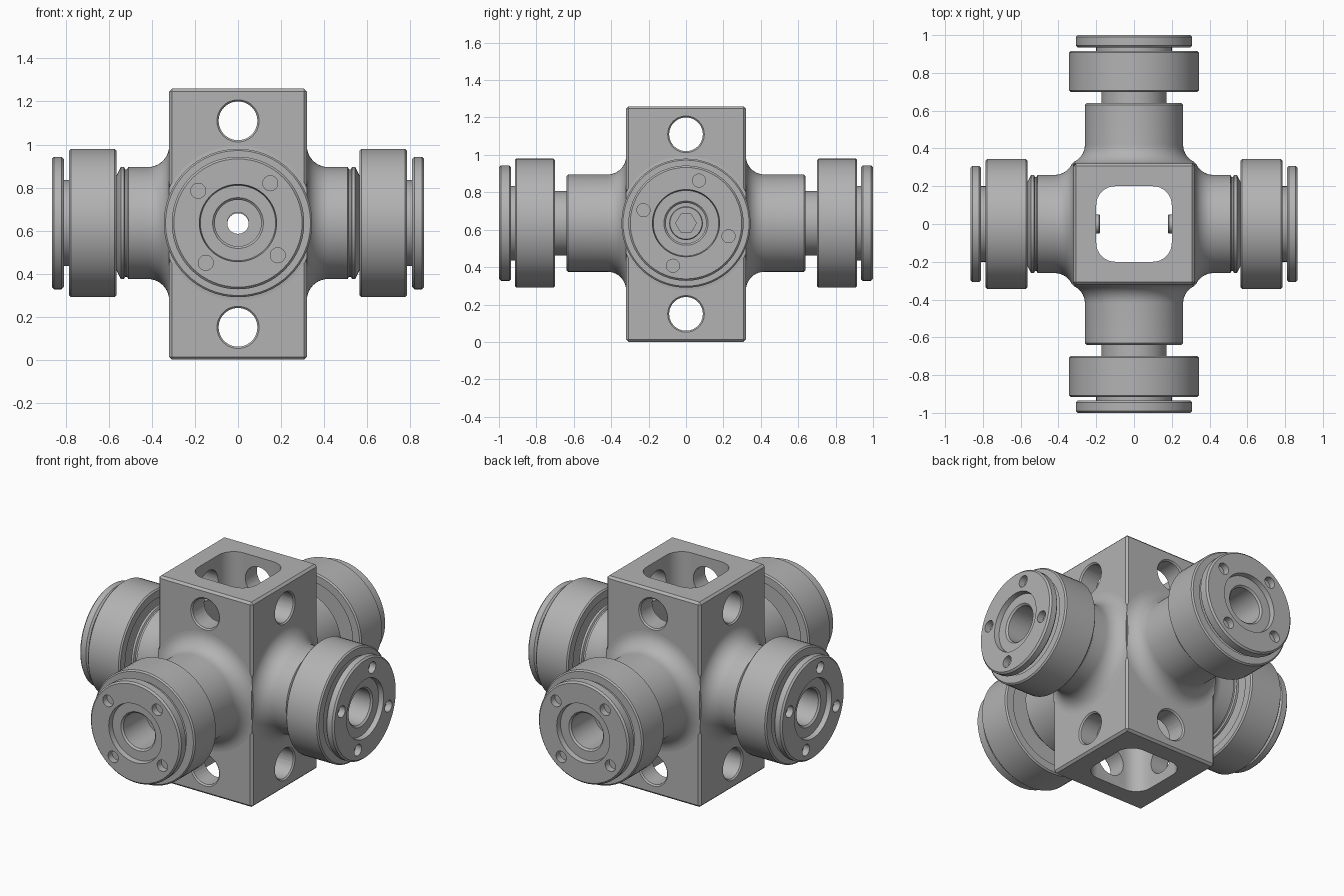
import bpy, bmesh, math
from mathutils import Matrix, Vector

if "Cube" in bpy.data.objects:
    bpy.data.objects.remove(bpy.data.objects["Cube"], do_unlink=True)

HALF, HEIGHT, MID = 0.32, 1.26, 0.635
BORE = 0.05

steel = bpy.data.materials.new("grey_steel")
steel.use_nodes = True
steel.diffuse_color = (0.45, 0.45, 0.45, 1)
steel.node_tree.nodes["Principled BSDF"].inputs["Base Color"].default_value = (0.45, 0.45, 0.45, 1)


def finish(bm, name):
    bmesh.ops.recalc_face_normals(bm, faces=bm.faces)
    mesh = bpy.data.meshes.new(name)
    bm.to_mesh(mesh)
    bm.free()
    mesh.materials.append(steel)
    obj = bpy.data.objects.new(name, mesh)
    bpy.context.collection.objects.link(obj)
    return obj


def lathe(name, profile, sides=64):
    """Revolve a closed (x, radius) outline around the x axis."""
    bm = bmesh.new()
    rings = []
    for i in range(sides):
        a = math.tau * i / sides
        rings.append([bm.verts.new((x, r * math.cos(a), r * math.sin(a))) for x, r in profile])
    n = len(profile)
    for i in range(sides):
        a, b = rings[i], rings[(i + 1) % sides]
        for j in range(n):
            k = (j + 1) % n
            bm.faces.new((a[j], a[k], b[k], b[j]))
    return finish(bm, name)


def rod(name, x0, x1, radius, sides=32, y=0, z=0):
    """Solid cylinder along x."""
    bm = bmesh.new()
    m = Matrix.Translation((0.5 * (x0 + x1), y, z)) @ Matrix.Rotation(math.pi / 2, 4, "Y")
    bmesh.ops.create_cone(bm, cap_ends=True, segments=sides, radius1=radius,
                          radius2=radius, depth=x1 - x0, matrix=m)
    return finish(bm, name)


def box(name, size, bevel=0, segments=1, upright_only=False):
    bm = bmesh.new()
    bmesh.ops.create_cube(bm, size=1, matrix=Matrix.Diagonal((*size, 1)))
    if bevel:
        edges = [e for e in bm.edges if not upright_only
                 or abs(e.verts[0].co.z - e.verts[1].co.z) > 0.1]
        bmesh.ops.bevel(bm, geom=edges, offset=bevel, segments=segments,
                        profile=0.5, affect="EDGES")
    return finish(bm, name)


def combine(obj, tool, operation="DIFFERENCE"):
    """Apply a boolean and discard the tool."""
    mod = obj.modifiers.new("cut", "BOOLEAN")
    mod.object, mod.operation, mod.solver = tool, operation, "EXACT"
    bpy.context.view_layer.update()
    mesh = bpy.data.meshes.new_from_object(obj.evaluated_get(bpy.context.evaluated_depsgraph_get()))
    obj.modifiers.clear()
    obj.data = mesh
    bpy.data.objects.remove(tool, do_unlink=True)


def smooth(obj):
    bpy.ops.object.select_all(action="DESELECT")
    obj.select_set(True)
    bpy.context.view_layer.objects.active = obj
    bpy.ops.object.shade_smooth_by_angle(angle=math.radians(30))


# Central block: square passage, cross holes with chamfered rims
block = box("central_block", (2 * HALF, 2 * HALF, HEIGHT), 0.013)
combine(block, box("passage_cutter", (0.4, 0.4, 2), 0.1, 8, True))
for turn in (0, math.pi / 2):
    for z in (0.48, -0.48):
        hole = rod("cross_cutter", -0.4, 0.4, 0.09, 48, z=z)
        hole.data.transform(Matrix.Rotation(turn, 4, "Z"))
        combine(block, hole)
        for side in (0, math.pi):
            bm = bmesh.new()
            m = (Matrix.Rotation(turn + side, 4, "Z") @ Matrix.Translation((HALF, 0, z))
                 @ Matrix.Rotation(math.pi / 2, 4, "Y"))
            bmesh.ops.create_cone(bm, cap_ends=True, segments=48, radius1=0.088,
                                  radius2=0.108, depth=0.02, matrix=m)
            combine(block, finish(bm, "rim_cutter"))
    axle = rod("axle_cutter", -0.4, 0.4, BORE, 48)
    axle.data.transform(Matrix.Rotation(turn, 4, "Z"))
    combine(block, axle)
block.location.z = HEIGHT / 2
smooth(block)

# Fillet where every arm leaves the block
flare = [(0.3, BORE), (0.3, 0.3)]
for i in range(11):
    a = math.pi / 2 * i / 10
    flare.append((0.42 - 0.1 * math.cos(a), 0.36 - 0.1 * math.sin(a)))

long_end = [(0.63, 0.26), (0.64, 0.25), (0.64, BORE)]
grooved_end = [(0.51, 0.26), (0.515, 0.25), (0.525, 0.25), (0.53, 0.26),
               (0.545, 0.26), (0.57, 0.21), (0.57, BORE)]


def build_arm(end, w0, w1, c0, c1, hole_angle):
    """Arm along +x: w is the roller span, c the end cap span."""
    stub = lathe("arm_stub", flare + end, 96)
    combine(stub, box("stub_clip", (2, 2 * HALF + 0.001, 2)), "INTERSECT")

    roller = lathe("roller", [
        (w0 + 0.015, 0.15), (w0 + 0.015, 0.285), (w0, 0.29), (w0, 0.337), (w0 + 0.008, 0.345),
        (w1 - 0.008, 0.345), (w1, 0.337), (w1, 0.29), (w1 - 0.015, 0.285), (w1 - 0.015, 0.15)])

    floor = w0 + 0.04
    spindle = lathe("spindle_and_cap", [
        (w0 - 0.1, BORE), (w0 - 0.1, 0.172), (w1 - 0.05, 0.172), (w1 - 0.05, 0.2),
        (c0, 0.2), (c0, 0.298), (c0 + 0.01, 0.308), (c1 - 0.01, 0.308), (c1, 0.298),
        (c1, 0.18), (c1 - 0.03, 0.175), (c1 - 0.03, 0.118), (c1 - 0.04, 0.108),
        (floor, 0.108), (floor, BORE)])
    for i in range(4):
        a = math.radians(hole_angle + 90 * i)
        combine(spindle, rod("cap_cutter", c1 - 0.04, c1 + 0.05, 0.035, 24,
                             0.238 * math.cos(a), 0.238 * math.sin(a)))
    return [stub, roller, spindle]


side_arm = build_arm(grooved_end, 0.565, 0.785, 0.81, 0.865, 73)
front_arm = build_arm(long_end, 0.70, 0.915, 0.935, 1.0, 51)

# Socket-head bolt holding each side arm, its tip showing in the passage
bolt = lathe("socket_bolt", [(0.18, 0.001), (0.18, 0.045), (0.185, BORE), (0.6, BORE),
                             (0.6, 0.09), (0.675, 0.09), (0.68, 0.085), (0.68, 0.001)], 48)
combine(bolt, rod("hex_cutter", 0.63, 0.75, 0.055, 6))
side_arm.append(bolt)

# Place each arm and its opposite twin
for parts, turn, names in ((side_arm, 0, ("left", "right")),
                           (front_arm, -math.pi / 2, ("front", "back"))):
    for part in parts:
        smooth(part)
        base = part.name
        twin = part.copy()
        bpy.context.collection.objects.link(twin)
        for obj, label, extra in ((part, names[0], 0), (twin, names[1], math.pi)):
            obj.name = label + "_" + base.split(".")[0]
            obj.rotation_euler.z = turn + extra
            obj.location = Vector((0, 0, MID))
